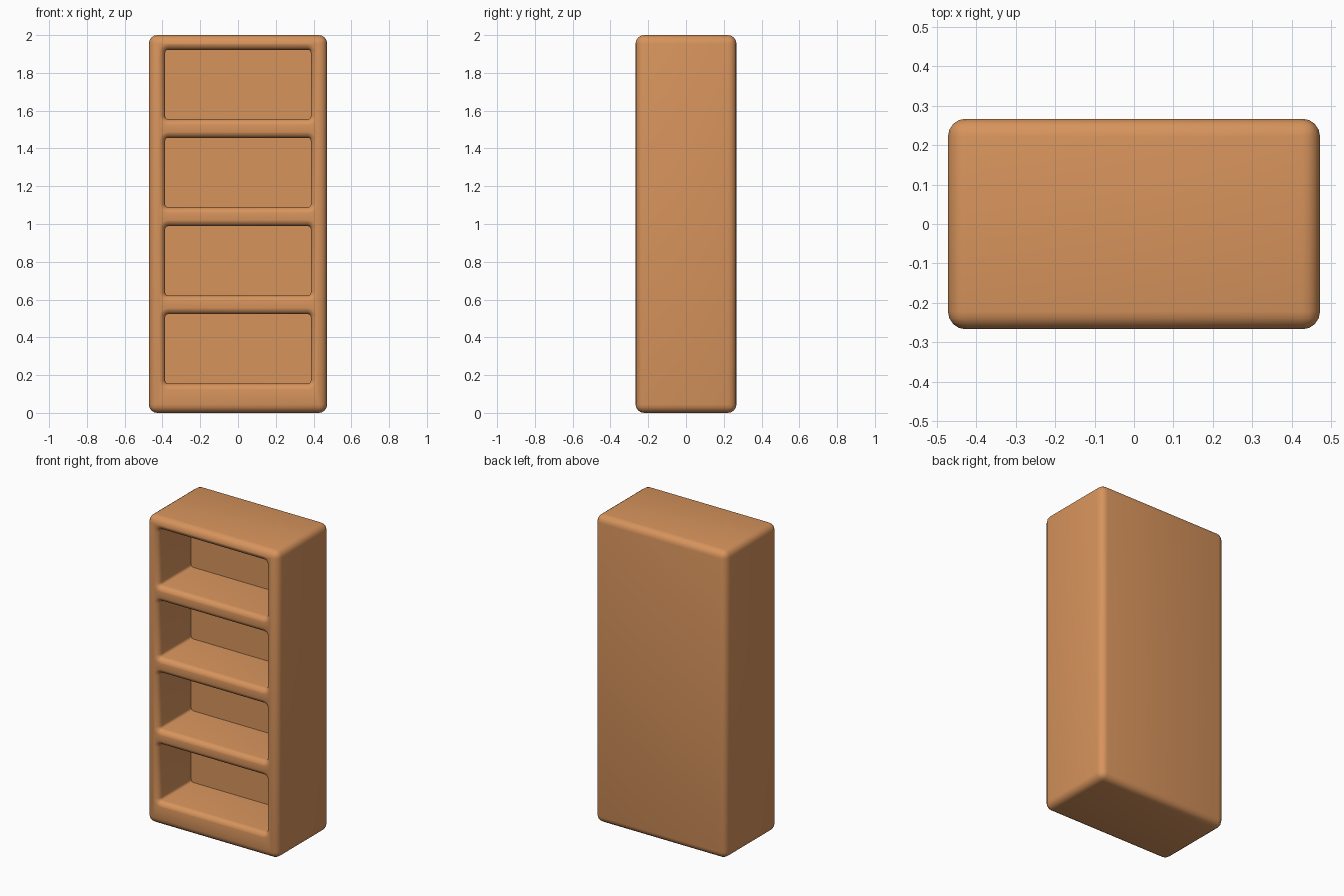
import bpy, bmesh, math

if "Cube" in bpy.data.objects:
    bpy.data.objects.remove(bpy.data.objects["Cube"])

W, D, H = 0.944, 0.534, 2.0      # outer size
R = 0.045                        # outer edge rounding
LIP = 0.034                      # rounding of the opening rims
HALF_X, BACK_Y = 0.386, 0.07     # opening half width, inner back wall
OPENINGS = [(0.155, 0.523), (0.621, 0.989), (1.089, 1.456), (1.555, 1.922)]

wood = bpy.data.materials.new("warm wood")
wood.diffuse_color = (0.68, 0.295, 0.108, 1)
wood.use_nodes = True
wood.node_tree.nodes["Principled BSDF"].inputs["Base Color"].default_value = wood.diffuse_color


def make_object(name, bm):
    bmesh.ops.recalc_face_normals(bm, faces=bm.faces)
    mesh = bpy.data.meshes.new(name)
    bm.to_mesh(mesh)
    bm.free()
    mesh.materials.append(wood)
    ob = bpy.data.objects.new(name, mesh)
    bpy.context.collection.objects.link(ob)
    return ob


def rounded_rect(hx, z0, z1, r, seg=3):
    pts = []
    corners = [(hx, z1), (-hx, z1), (-hx, z0), (hx, z0)]
    for i, (x, z) in enumerate(corners):
        cx = x - math.copysign(r, x)
        cz = z - r if z == z1 else z + r
        for k in range(seg + 1):
            a = math.pi / 2 * (i + k / seg)
            pts.append((cx + r * math.cos(a), cz + r * math.sin(a)))
    return pts


# Rounded solid body
bm = bmesh.new()
bmesh.ops.create_cube(bm, size=1)
for v in bm.verts:
    v.co = (v.co.x * W, v.co.y * D, (v.co.z + 0.5) * H)
bmesh.ops.bevel(bm, geom=bm.edges[:], offset=R, segments=4, profile=0.5,
                affect='EDGES')
case = make_object("bookcase", bm)

# Cutters for the openings: straight inside, flaring to a rounded rim
sections = [(BACK_Y, 0.0)]
for k in range(5):
    a = math.radians(76) * k / 4
    sections.append((-D / 2 + LIP - LIP * math.sin(a), LIP * (1 - math.cos(a))))
sections.append((-D / 2 - 0.001, LIP))
sections.append((-D / 2 - 0.05, LIP))

bm = bmesh.new()
for z0, z1 in OPENINGS:
    rings = []
    for y, grow in sections:
        outline = rounded_rect(HALF_X + grow, z0 - grow, z1 + grow, 0.016 + grow)
        rings.append([bm.verts.new((x, y, z)) for x, z in outline])
    for lo, hi in zip(rings, rings[1:]):
        n = len(lo)
        for i in range(n):
            j = (i + 1) % n
            bm.faces.new((lo[i], lo[j], hi[j], hi[i]))
    bm.faces.new(rings[0])
    bm.faces.new(rings[-1])
cutter = make_object("opening_cutter", bm)
cutter.hide_render = True

# Cut the shelves open
bpy.context.view_layer.objects.active = case
bpy.ops.object.select_all(action='DESELECT')
case.select_set(True)
mod = case.modifiers.new("openings", 'BOOLEAN')
mod.operation = 'DIFFERENCE'
mod.solver = 'EXACT'
mod.object = cutter
bpy.ops.object.modifier_apply(modifier=mod.name)
bpy.data.objects.remove(cutter)
bpy.ops.object.shade_smooth_by_angle(angle=math.radians(40))
